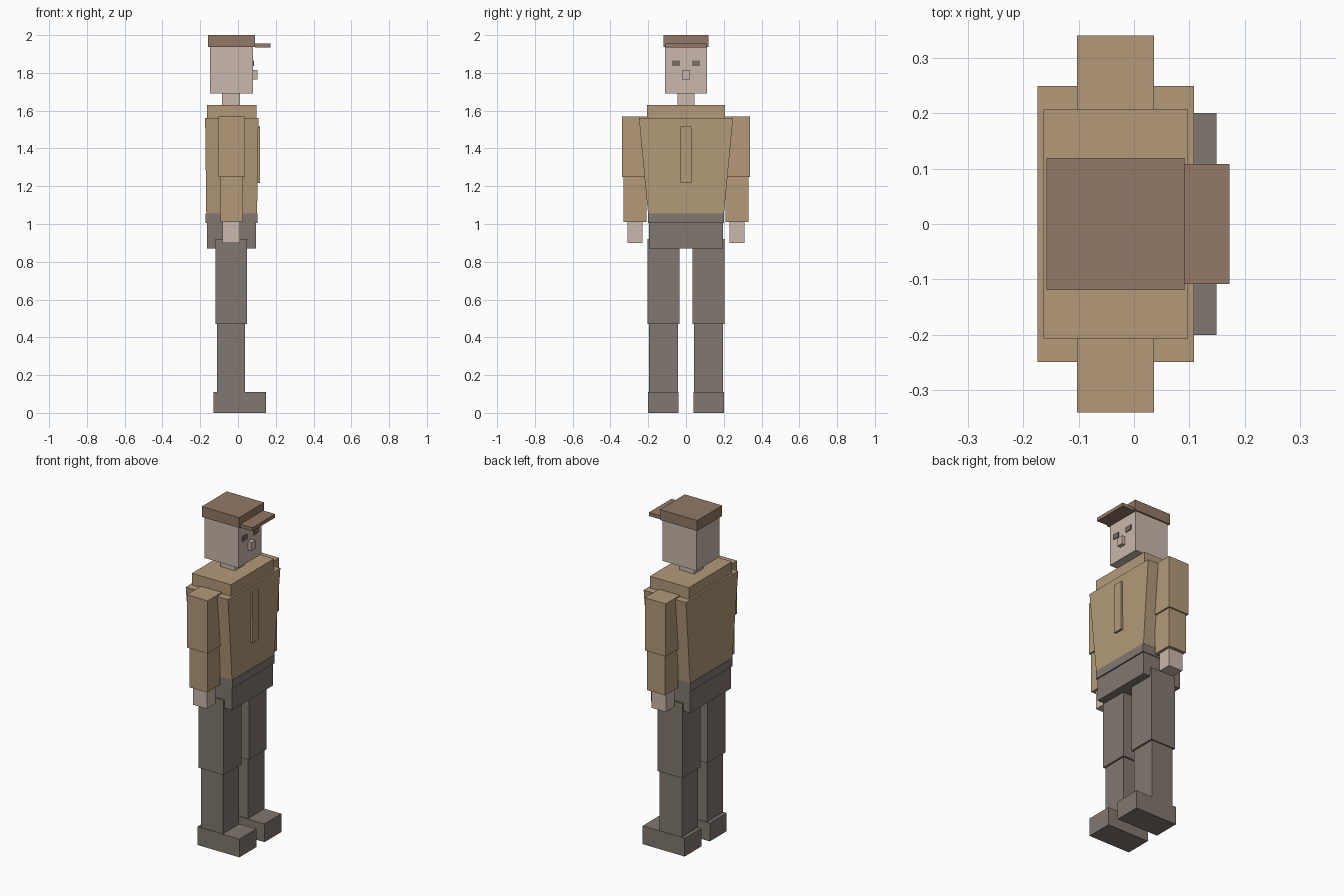
import bpy, bmesh

if "Cube" in bpy.data.objects:
    bpy.data.objects.remove(bpy.data.objects["Cube"])


def lin(c):
    c /= 255
    return c / 12.92 if c <= 0.04045 else ((c + 0.055) / 1.055) ** 2.4


def material(name, r, g, b):
    m = bpy.data.materials.new(name)
    m.diffuse_color = (lin(r), lin(g), lin(b), 1)
    m.use_nodes = True
    m.node_tree.nodes["Principled BSDF"].inputs["Base Color"].default_value = m.diffuse_color
    return m


TAN = material("tan_shirt", 179, 154, 121)
GREY = material("grey_trousers", 129, 119, 112)
SKIN = material("pale_skin", 202, 184, 172)
BROWN = material("brown_cap", 146, 121, 102)
DARK = material("dark_eyes", 122, 110, 103)


def block(name, mat, x, y, z, bottom_x=None, bottom_y=None):
    """Box from (min, max) ranges, with an optional different bottom section."""
    bx, by = bottom_x or x, bottom_y or y
    bm = bmesh.new()
    rings = []
    for (xa, xb), (ya, yb), h in ((bx, by, z[0]), (x, y, z[1])):
        rings.append([bm.verts.new(p) for p in
                      ((xa, ya, h), (xb, ya, h), (xb, yb, h), (xa, yb, h))])
    low, top = rings
    bm.faces.new(low[::-1])
    bm.faces.new(top)
    for i in range(4):
        j = (i + 1) % 4
        bm.faces.new((low[i], low[j], top[j], top[i]))
    mesh = bpy.data.meshes.new(name)
    bm.to_mesh(mesh)
    bm.free()
    mesh.materials.append(mat)
    ob = bpy.data.objects.new(name, mesh)
    bpy.context.collection.objects.link(ob)
    return ob


def pair(name, mat, x, y, z):
    """The same box on the left (+y) and right (-y)."""
    block("left_" + name, mat, x, y, z)
    block("right_" + name, mat, x, (-y[1], -y[0]), z)


def mid(w):
    return (-w, w)


# Cap and head
block("cap", BROWN, (-0.158, 0.091), mid(0.119), (1.937, 2.0))
block("cap_brim", BROWN, (0.091, 0.172), mid(0.108), (1.935, 1.956))
block("head", SKIN, (-0.147, 0.08), mid(0.11), (1.69, 1.937))
block("nose", SKIN, (0.08, 0.102), mid(0.02), (1.764, 1.814))
pair("eye", DARK, (0.079, 0.086), (0.032, 0.074), (1.836, 1.866))
block("neck", SKIN, (-0.086, 0.011), mid(0.045), (1.63, 1.69))

# Torso, tapering towards the waist
block("shoulders", TAN, (-0.163, 0.097), mid(0.206), (1.56, 1.63))
block("torso", TAN, (-0.174, 0.108), mid(0.249), (1.055, 1.56),
      (-0.168, 0.101), mid(0.201))
block("shirt_placket", TAN, (0.095, 0.117), mid(0.029), (1.217, 1.517))
block("waistband", GREY, (-0.171, 0.104), mid(0.2), (1.005, 1.055))
block("hips", GREY, (-0.163, 0.096), mid(0.195), (0.87, 1.005))

# Arms
pair("upper_arm", TAN, (-0.103, 0.036), (0.205, 0.34), (1.25, 1.568))
pair("forearm", TAN, (-0.093, 0.027), (0.21, 0.331), (1.01, 1.25))
pair("hand", SKIN, (-0.083, 0.011), (0.23, 0.311), (0.9, 1.01))

# Legs
pair("thigh", GREY, (-0.12, 0.048), (0.034, 0.205), (0.47, 0.92))
pair("shin", GREY, (-0.11, 0.037), (0.043, 0.197), (0.11, 0.47))
pair("shoe", GREY, (-0.131, 0.149), (0.039, 0.2), (0.0, 0.11))
